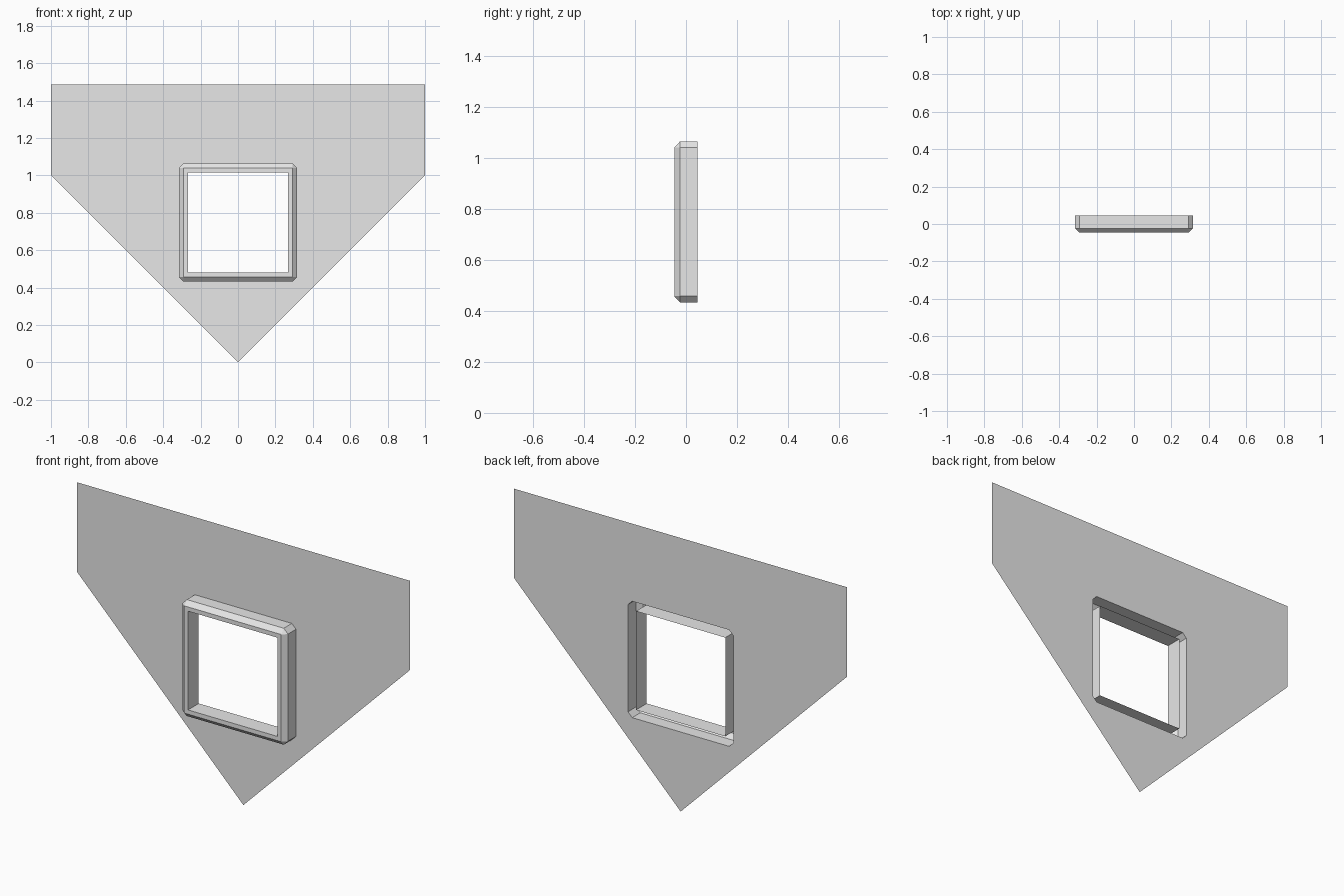
import bpy, bmesh

if "Cube" in bpy.data.objects:
    bpy.data.objects.remove(bpy.data.objects["Cube"])

CZ = 0.748                 # height of the window centre
BACK, MID, FRONT = 0.046, -0.023, -0.046
OUTER, INNER, CHAMFER = 0.316, 0.268, 0.025

grey = bpy.data.materials.new("light_grey")
grey.diffuse_color = (0.8, 0.8, 0.8, 1)
grey.use_nodes = True
grey.node_tree.nodes["Principled BSDF"].inputs["Base Color"].default_value = grey.diffuse_color


def ring(half, cut, y):
    """Square outline with cut corners, counter-clockwise seen from the front."""
    pts = []
    for sx, sz in ((1, 1), (-1, 1), (-1, -1), (1, -1)):
        a = (sx * half, y, CZ + sz * (half - cut))
        b = (sx * (half - cut), y, CZ + sz * half)
        pts += [a, b] if sx * sz > 0 else [b, a]
    return pts


def finish(name, bm):
    me = bpy.data.meshes.new(name)
    bm.to_mesh(me)
    bm.free()
    me.materials.append(grey)
    ob = bpy.data.objects.new(name, me)
    bpy.context.collection.objects.link(ob)


# Window frame: hollow moulding, open at the back
bm = bmesh.new()
rings = [ring(OUTER, CHAMFER, BACK), ring(OUTER, CHAMFER, MID),
         ring(OUTER - CHAMFER, 0, FRONT),
         ring(INNER, 0, FRONT), ring(INNER, 0, BACK)]
loops = [[bm.verts.new(p) for p in r] for r in rings]
for r0, r1 in zip(loops, loops[1:]):
    for i in range(8):
        j = (i + 1) % 8
        bm.faces.new((r0[i], r0[j], r1[j], r1[i]))
bmesh.ops.remove_doubles(bm, verts=bm.verts[:], dist=0.0001)
finish("window_frame", bm)

# Gable wall: flat sheet with the window opening cut out
bm = bmesh.new()
gable = [(0, BACK, 0), (1, BACK, 1), (1, BACK, 1.485),
         (-1, BACK, 1.485), (-1, BACK, 1)]
for outline in (gable, ring(OUTER, CHAMFER, BACK)):
    vs = [bm.verts.new(p) for p in outline]
    for i, v in enumerate(vs):
        bm.edges.new((v, vs[(i + 1) % len(vs)]))
bmesh.ops.triangle_fill(bm, use_beauty=True, use_dissolve=False,
                        edges=bm.edges[:], normal=(0, -1, 0))
for f in bm.faces:
    f.normal_update()
    if f.normal.y > 0:
        f.normal_flip()
finish("gable_wall", bm)
